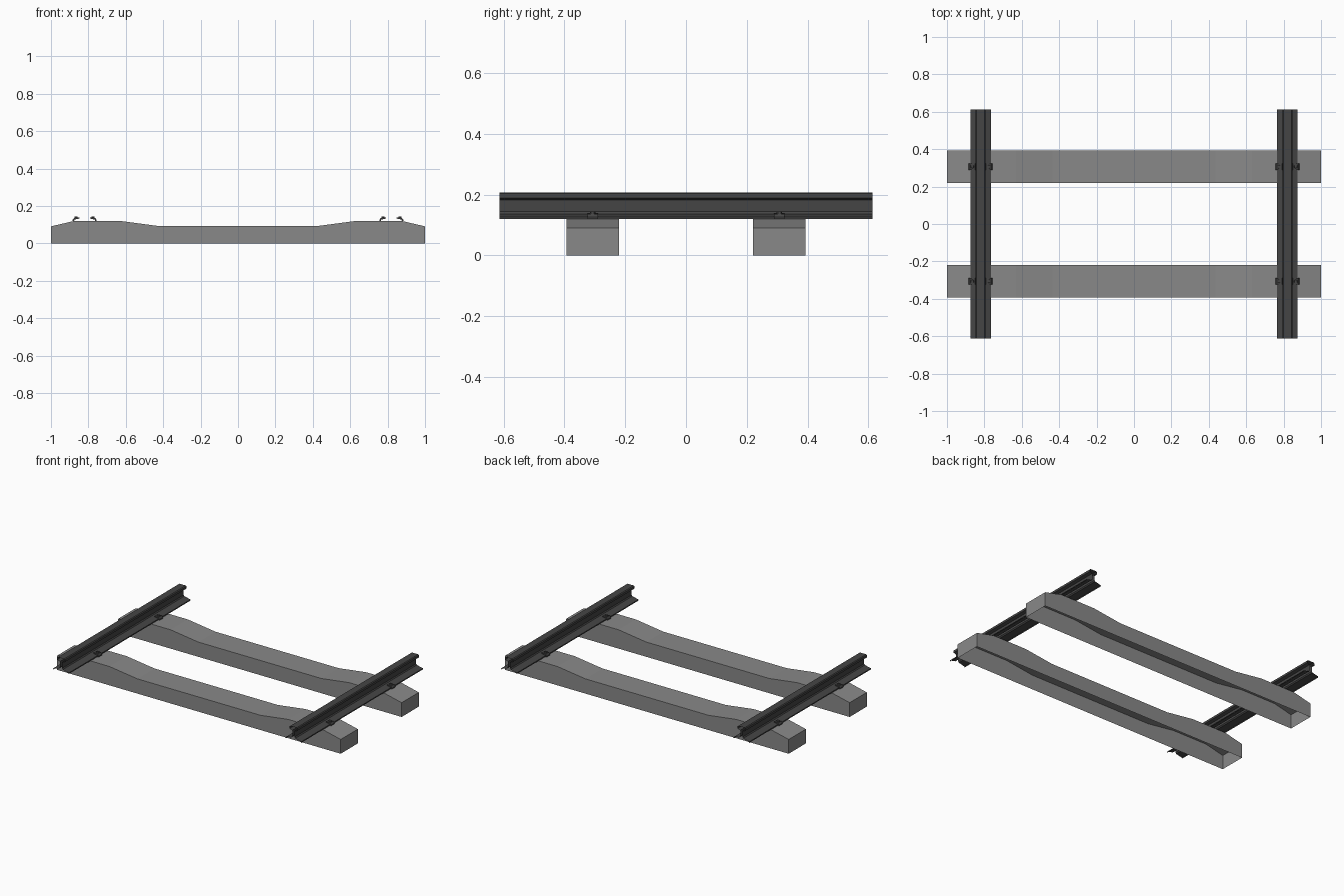
import bpy, bmesh, math

if "Cube" in bpy.data.objects:
    bpy.data.objects.remove(bpy.data.objects["Cube"])

SLEEPER_Y = 0.307
RAIL_X = 0.82


def material(name, v):
    m = bpy.data.materials.new(name)
    m.diffuse_color = (v, v, v, 1)
    m.use_nodes = True
    m.node_tree.nodes["Principled BSDF"].inputs["Base Color"].default_value = m.diffuse_color
    return m


concrete = material("concrete", 0.25)
steel = material("dark_steel", 0.06)


def finish(bm, name, mat, loc=(0, 0, 0)):
    bmesh.ops.recalc_face_normals(bm, faces=bm.faces)
    me = bpy.data.meshes.new(name)
    bm.to_mesh(me)
    bm.free()
    me.materials.append(mat)
    ob = bpy.data.objects.new(name, me)
    ob.location = loc
    bpy.context.collection.objects.link(ob)
    return ob


def sweep(bm, profile, half, closed=False, caps=False):
    """Extrude an x-z profile along y from -half to half."""
    a = [bm.verts.new((x, -half, z)) for x, z in profile]
    b = [bm.verts.new((x, half, z)) for x, z in profile]
    n = len(profile)
    for i in range(n if closed else n - 1):
        j = (i + 1) % n
        bm.faces.new((a[i], a[j], b[j], b[i]))
    if caps:
        bm.faces.new(a[::-1])
        bm.faces.new(b)


# Sleepers: raised rail seats, hollow shell open underneath
half_top = [(1, 0), (1, 0.091), (0.875, 0.12), (0.63, 0.12), (0.435, 0.094)]
sleeper_profile = half_top + [(-x, z) for x, z in reversed(half_top)]
for side, label in ((-1, "front"), (1, "back")):
    bm = bmesh.new()
    sweep(bm, sleeper_profile, 0.0865, caps=True)
    finish(bm, label + "_sleeper", concrete, (0, side * SLEEPER_Y, 0))

# Rails: open-ended section with foot, web and head
half_rail = [(0.055, 0.12), (0.055, 0.127), (0.013, 0.137), (0.008, 0.144),
             (0.008, 0.183), (0.027, 0.189), (0.027, 0.203), (0.022, 0.2075)]
rail_profile = half_rail + [(-x, z) for x, z in reversed(half_rail)]
for side, label in ((-1, "left"), (1, "right")):
    bm = bmesh.new()
    sweep(bm, rail_profile, 0.613)
    finish(bm, label + "_rail", steel, (side * RAIL_X, 0, 0))

# Rail clips: bent plate over the foot with a hexagonal bolt head
clip_profile = [(0.064, 0.12), (0.064, 0.126), (0.056, 0.136),
                (0.029, 0.139), (0.027, 0.133), (0.054, 0.127), (0.056, 0.12)]
for rx in (-RAIL_X, RAIL_X):
    for sy in (-SLEEPER_Y, SLEEPER_Y):
        for s in (-1, 1):
            bm = bmesh.new()
            sweep(bm, [(s * x, z) for x, z in clip_profile], 0.017,
                  closed=True, caps=True)
            bolt = bmesh.ops.create_cone(bm, cap_ends=True, segments=6,
                                         radius1=0.01, radius2=0.009, depth=0.01)
            bmesh.ops.translate(bm, verts=bolt["verts"],
                                vec=(s * 0.045, 0, 0.139))
            finish(bm, "rail_clip", steel, (rx, sy, 0))
